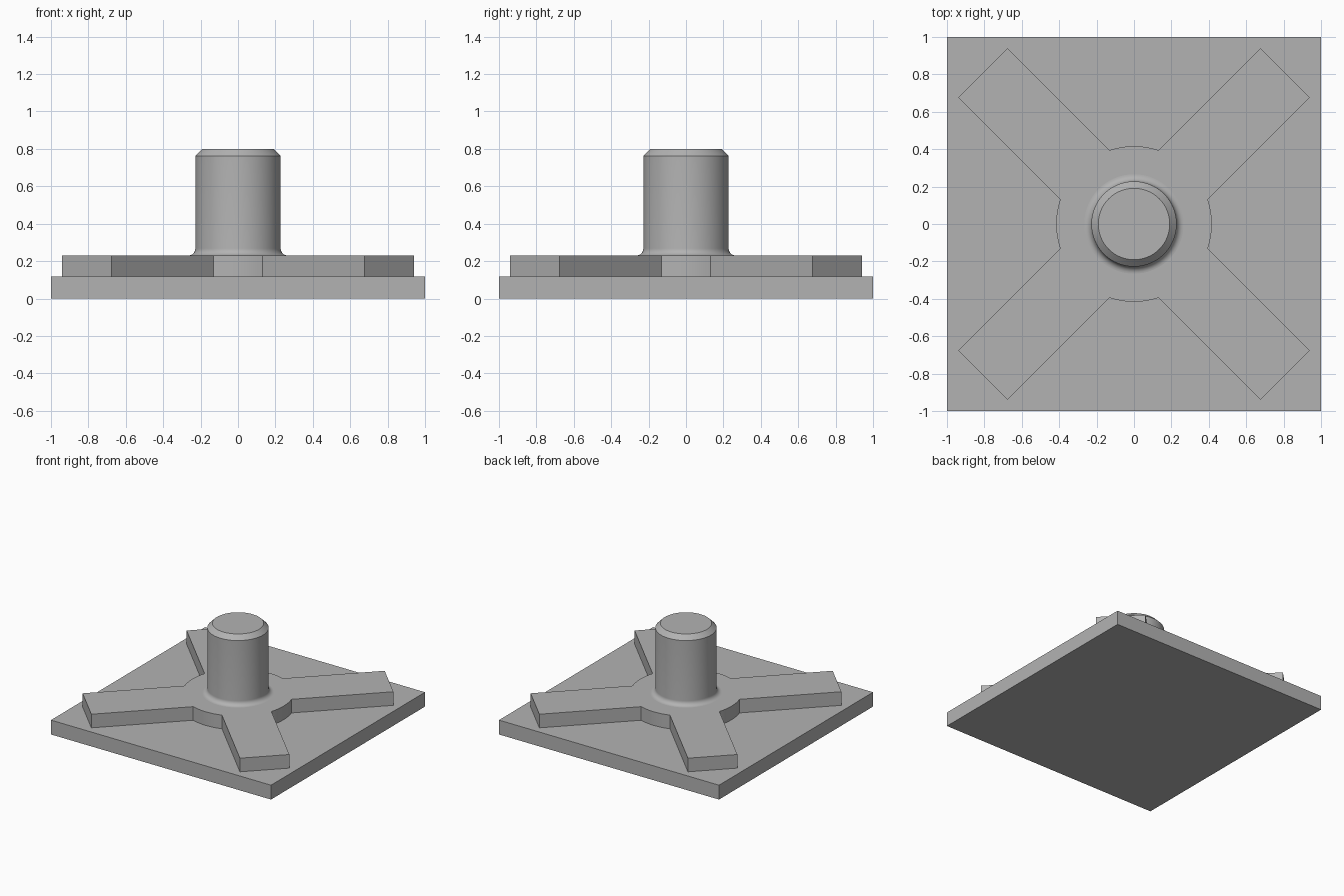
import bpy, bmesh, math
from mathutils import Vector

cube = bpy.data.objects.get("Cube")
if cube:
    bpy.data.objects.remove(cube, do_unlink=True)

PLATE_TOP, CROSS_TOP, POST_TOP = 0.118, 0.23, 0.80
POST_R, FILLET, CHAMFER = 0.228, 0.038, 0.037
HUB_R, ARM_HALF, ARM_LEN = 0.416, 0.187, 1.142

grey = bpy.data.materials.new("plain grey")
grey.use_nodes = True
colour = (0.45, 0.45, 0.45, 1)
grey.diffuse_color = colour
grey.node_tree.nodes["Principled BSDF"].inputs["Base Color"].default_value = colour


def finish(name, bm, smooth=False):
    bmesh.ops.recalc_face_normals(bm, faces=bm.faces)
    mesh = bpy.data.meshes.new(name)
    bm.to_mesh(mesh)
    bm.free()
    mesh.materials.append(grey)
    obj = bpy.data.objects.new(name, mesh)
    bpy.context.collection.objects.link(obj)
    if smooth:
        bpy.ops.object.select_all(action="DESELECT")
        obj.select_set(True)
        bpy.context.view_layer.objects.active = obj
        bpy.ops.object.shade_smooth_by_angle(angle=math.radians(30))
    return obj


def prism(name, outline, z0, z1, smooth=False):
    bm = bmesh.new()
    face = bm.faces.new([bm.verts.new((x, y, z0)) for x, y in outline])
    ext = bmesh.ops.extrude_face_region(bm, geom=[face], use_keep_orig=True)
    top = [v for v in ext["geom"] if isinstance(v, bmesh.types.BMVert)]
    bmesh.ops.translate(bm, verts=top, vec=(0, 0, z1 - z0))
    return finish(name, bm, smooth)


def lathe(name, profile, sides=64):
    bm = bmesh.new()
    rings = [[bm.verts.new((r * math.cos(math.tau * i / sides),
                            r * math.sin(math.tau * i / sides), z))
              for i in range(sides)] for r, z in profile]
    for a, b in zip(rings, rings[1:]):
        for i in range(sides):
            j = (i + 1) % sides
            bm.faces.new((a[i], a[j], b[j], b[i]))
    bm.faces.new(rings[0])
    bm.faces.new(rings[-1])
    return finish(name, bm, True)


# Square base plate
prism("base_plate", [(-1, -1), (1, -1), (1, 1), (-1, 1)], 0, PLATE_TOP)

# Diagonal cross: four square-ended arms joined by arcs of a round hub
outline = []
join = math.asin(ARM_HALF / HUB_R)
steps = 8
for k in range(4):
    angle = math.radians(45 + 90 * k)
    along = Vector((math.cos(angle), math.sin(angle)))
    side = Vector((-along.y, along.x))
    outline += [along * ARM_LEN - side * ARM_HALF, along * ARM_LEN + side * ARM_HALF]
    for s in range(steps + 1):
        a = angle + join + (math.pi / 2 - 2 * join) * s / steps
        outline.append(Vector((math.cos(a), math.sin(a))) * HUB_R)
prism("cross_ribs", outline, PLATE_TOP, CROSS_TOP, True)

# Round post with a filleted foot and a chamfered top
profile = []
for s in range(9):
    a = math.pi / 2 * s / 8
    profile.append((POST_R + FILLET * (1 - math.sin(a)),
                    CROSS_TOP + FILLET * (1 - math.cos(a))))
profile += [(POST_R, POST_TOP - CHAMFER), (POST_R - CHAMFER, POST_TOP)]
lathe("post", profile)
